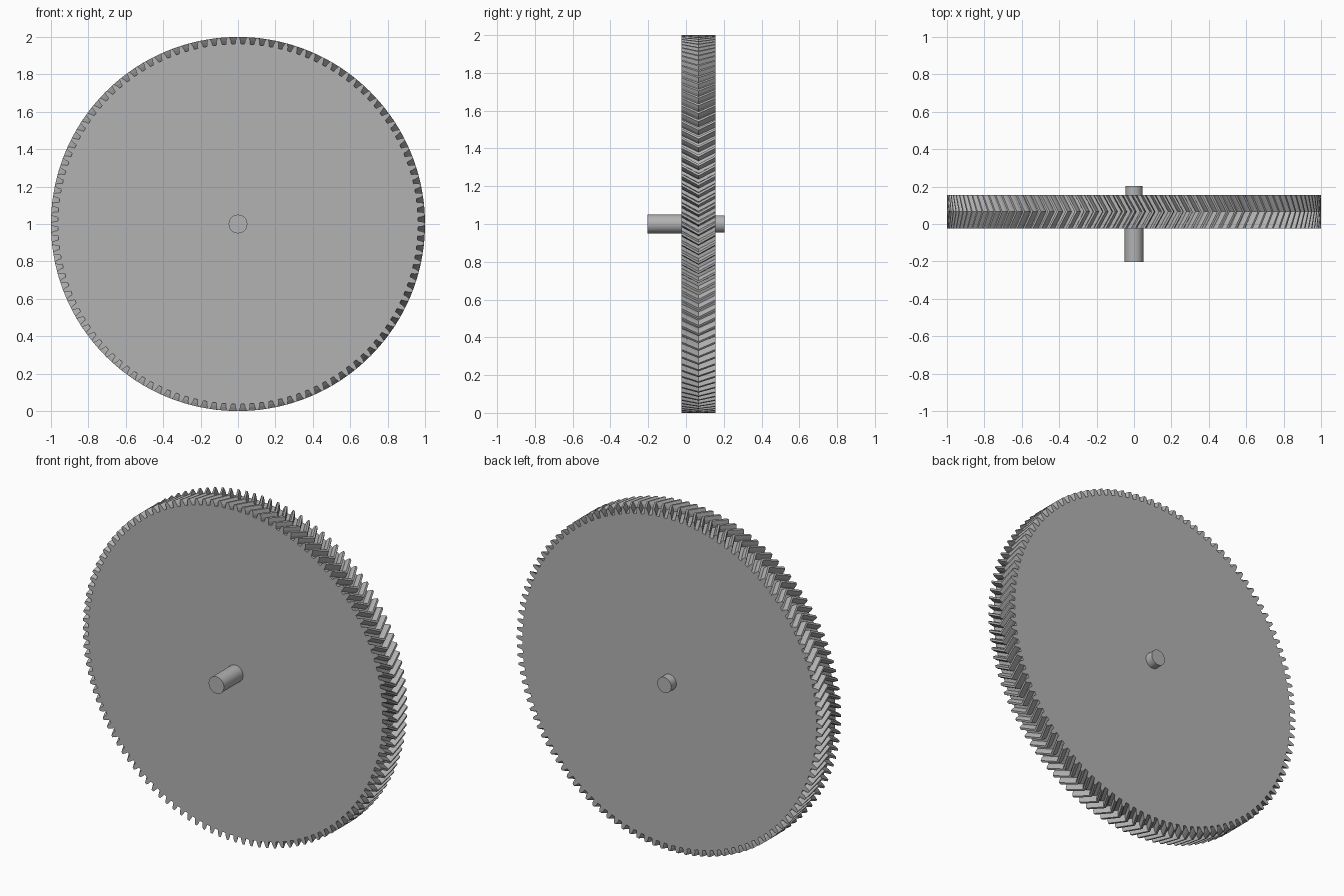
import bpy
import bmesh
from math import sin, cos, pi, radians

if "Cube" in bpy.data.objects:
    bpy.data.objects.remove(bpy.data.objects["Cube"], do_unlink=True)

TEETH = 120
TIP, ROOT = 1.0, 0.963
FRONT, BACK = -0.023, 0.155
MIDDLE = (FRONT + BACK) / 2
TWIST = 0.05            # how far the chevron apex runs clockwise
CENTRE_Z = 1.0

grey = bpy.data.materials.new("steel grey")
grey.use_nodes = True
colour = (0.45, 0.45, 0.45, 1)
grey.diffuse_color = colour
grey.node_tree.nodes["Principled BSDF"].inputs["Base Color"].default_value = colour


# Herringbone gear: one toothed outline, swept through three rings
def tooth_outline():
    pitch = 2 * pi / TEETH
    profile = [(-0.30, ROOT), (-0.25, 0.981), (-0.12, TIP),
               (0.12, TIP), (0.25, 0.981), (0.30, ROOT)]
    return [((i + t) * pitch, r) for i in range(TEETH) for t, r in profile]


def make_gear():
    bm = bmesh.new()
    outline = tooth_outline()
    rings = []
    for y, turn in ((FRONT, 0), (MIDDLE, TWIST), (BACK, 0)):
        rings.append([bm.verts.new((r * sin(a + turn), y, CENTRE_Z + r * cos(a + turn)))
                      for a, r in outline])
    n = len(outline)
    for near, far in zip(rings, rings[1:]):
        for i in range(n):
            j = (i + 1) % n
            bm.faces.new((near[i], near[j], far[j], far[i]))
    bm.faces.new(rings[0])
    bm.faces.new(rings[-1])
    bmesh.ops.recalc_face_normals(bm, faces=bm.faces)
    mesh = bpy.data.meshes.new("herringbone_gear")
    bm.to_mesh(mesh)
    bm.free()
    mesh.materials.append(grey)
    gear = bpy.data.objects.new("herringbone_gear", mesh)
    bpy.context.collection.objects.link(gear)


# Shaft stubs on either side
def make_shaft(name, radius, y0, y1, sides):
    bpy.ops.mesh.primitive_cylinder_add(
        vertices=sides, radius=radius, depth=y1 - y0,
        location=(0, (y0 + y1) / 2, CENTRE_Z), rotation=(radians(90), 0, 0))
    shaft = bpy.context.object
    shaft.name = name
    shaft.data.materials.append(grey)
    bpy.ops.object.shade_smooth_by_angle(angle=radians(30))


make_gear()
make_shaft("front_shaft", 0.05, -0.203, FRONT + 0.01, 32)
make_shaft("back_shaft", 0.046, BACK - 0.01, 0.203, 32)
